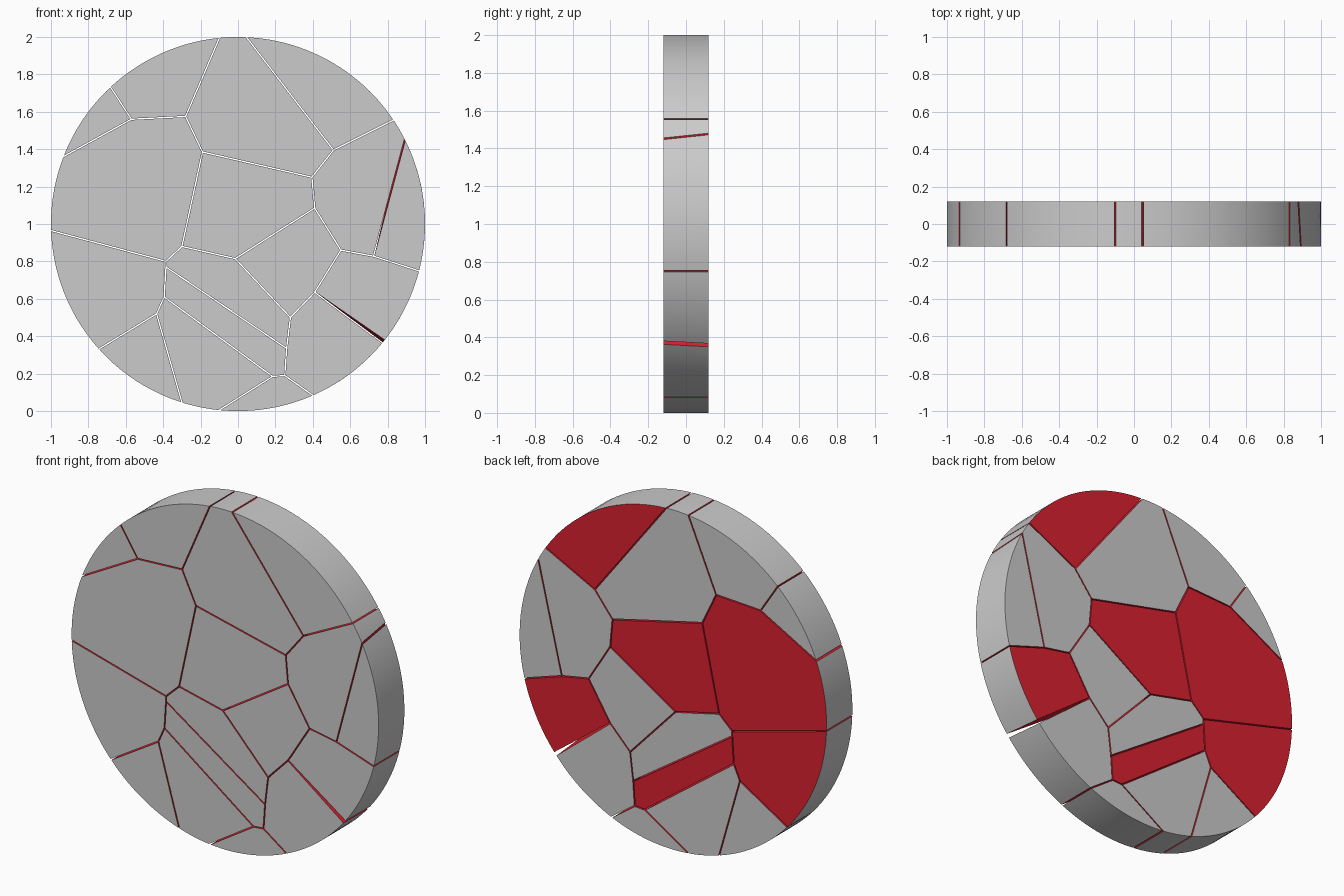
import bpy, math
from mathutils import Vector

if "Cube" in bpy.data.objects:
    bpy.data.objects.remove(bpy.data.objects["Cube"])

HALF, GAP, ARC = 0.12, 0.0035, 14
CENTRE = Vector((0, 1))

# crack junctions: capitals are inside the disc, small letters sit on the rim (x, z)
PTS = {
    'A': (-.57, 1.56), 'B': (-.28, 1.575), 'C': (-.19, 1.385), 'D': (.395, 1.25),
    'E': (.51, 1.395), 'F': (.41, 1.085), 'G': (-.015, .815), 'H': (-.30, .88),
    'I': (-.385, .80), 'J': (-.385, .77), 'K': (-.395, .61), 'L': (-.435, .52),
    'N': (.55, .86), 'O': (.41, .635), 'P': (.28, .50), 'Q': (.26, .335),
    'R': (.25, .19), 'S': (.185, .185), 'T': (.725, .828),
    'a': (-.68, 1.73), 'b': (-.93, 1.36), 'c': (-.10, 2.0), 'd': (.045, 2.0),
    'e': (.83, 1.555), 'f': (-1, .965), 'g': (-.74, .335), 'h': (-.30, .045),
    'i': (.40, .085), 'j': (-.10, .005), 'k': (.89, 1.45), 'l': (.965, .75),
    'm': (.782, .378), 'n': (.772, .366),
}
# slanted cracks shift a little towards the back
BACK_SHIFT = {'k': (-.012, .026), 'm': (-.008, -.015), 'n': (-.008, -.015)}

# shards as junction loops, counter-clockwise from the front
SHARDS = ["abA", "caAB", "bfIHCBA", "dcBCDE", "edE", "CHGFD", "EDFNTke", "Tlk",
          "NOmlT", "GPONF", "HIJQPG", "JKSRQ", "fgLKJI", "ghL", "LhjSK",
          "SjiR", "RinOPQ"]
RED_BACKS = {"bfIHCBA", "edE", "CHGFD", "NOmlT", "JKSRQ", "fgLKJI"}

red = bpy.data.materials.new("inner_red")
red.diffuse_color = (0.7, 0.015, 0.03, 1)
red.use_nodes = True
red.node_tree.nodes["Principled BSDF"].inputs["Base Color"].default_value = red.diffuse_color
grey = bpy.data.materials.new("outer_grey")
grey.diffuse_color = (0.8, 0.8, 0.8, 1)
grey.use_nodes = True
grey.node_tree.nodes["Principled BSDF"].inputs["Base Color"].default_value = grey.diffuse_color


def point(key, back):
    p = Vector(PTS[key])
    if back:
        p += Vector(BACK_SHIFT.get(key, (0, 0)))
    if key.islower():
        p = CENTRE + (p - CENTRE).normalized()
    return p


def outline(loop, back):
    """Outline points and a rim flag for the edge leaving each point."""
    pts, rim = [], []
    for k, nxt in zip(loop, loop[1:] + loop[0]):
        p, q = point(k, back), point(nxt, back)
        if k.islower() and nxt.islower():
            a = math.atan2(p.y - 1, p.x)
            sweep = (math.atan2(q.y - 1, q.x) - a) % math.tau
            for s in range(ARC):
                t = a + sweep * s / ARC
                pts.append(CENTRE + Vector((math.cos(t), math.sin(t))))
                rim.append(True)
        else:
            pts.append(p)
            rim.append(False)
    return pts, rim


def inset(pts, rim):
    """Pull crack edges inward by GAP, leave the rim in place."""
    out = []
    for i, p in enumerate(pts):
        d1 = (p - pts[i - 1]).normalized()
        d2 = (pts[(i + 1) % len(pts)] - p).normalized()
        n1, n2 = Vector((-d1.y, d1.x)), Vector((-d2.y, d2.x))
        g1, g2 = (0 if rim[i - 1] else GAP), (0 if rim[i] else GAP)
        det = n1.x * n2.y - n1.y * n2.x
        if abs(det) < 0.06:
            out.append(p + n1 * min(g1, g2))
        else:
            out.append(p + Vector((g1 * n2.y - g2 * n1.y, g2 * n1.x - g1 * n2.x)) / det)
    return out


def shard(name, loop):
    pts, rim = outline(loop, False)
    front = inset(pts, rim)
    back = inset(outline(loop, True)[0], rim)
    n = len(front)
    verts = [(p.x, -HALF, p.y) for p in front] + [(p.x, HALF, p.y) for p in back]
    faces = [tuple(range(n)), tuple(range(2 * n - 1, n - 1, -1))]
    faces += [((i + 1) % n, i, n + i, n + (i + 1) % n) for i in range(n)]
    me = bpy.data.meshes.new(name)
    me.from_pydata(verts, [], faces)
    me.materials.append(grey)
    me.materials.append(red)
    # red crack walls, and red backs on some shards
    mats = [0, int(loop in RED_BACKS)] + [int(not r) for r in rim]
    for poly, m in zip(me.polygons, mats):
        poly.material_index = m
    ob = bpy.data.objects.new(name, me)
    bpy.context.collection.objects.link(ob)
    ob.select_set(True)
    bpy.context.view_layer.objects.active = ob


for num, loop in enumerate(SHARDS, 1):
    shard(f"disc_shard_{num:02d}", loop)
bpy.ops.object.shade_smooth_by_angle()
